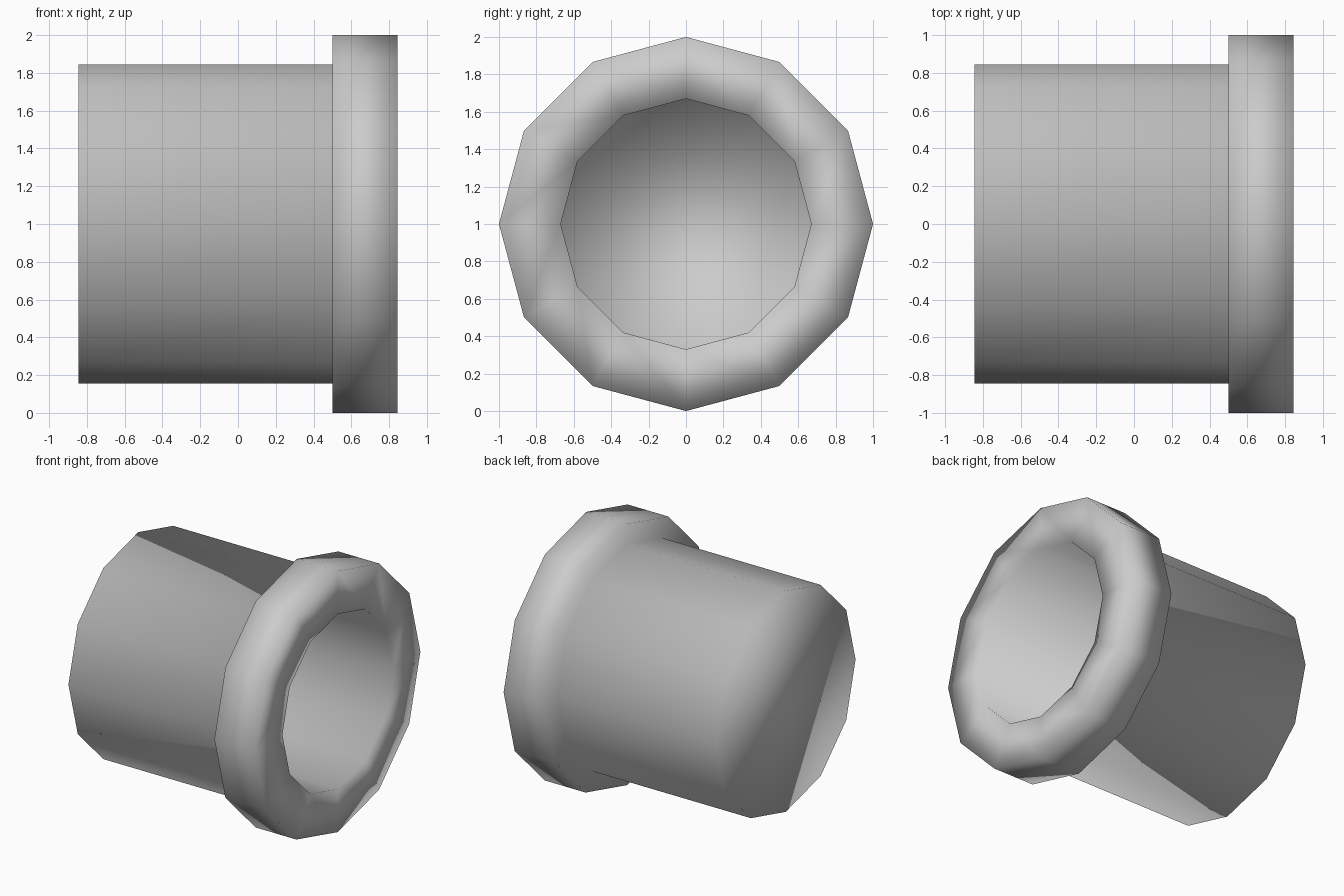
import bpy, bmesh
from math import sin, cos, tau

if "Cube" in bpy.data.objects:
    bpy.data.objects.remove(bpy.data.objects["Cube"])

SIDES = 12
# Profile of the cup as (x, radius): outer end, body, flange, bore, bore floor
PROFILE = [(-0.845, 0.845), (0.5, 0.845), (0.5, 1.0),
           (0.845, 1.0), (0.845, 0.67), (-0.67, 0.67)]

bm = bmesh.new()


def ring(x, r):
    return [bm.verts.new((x, r * sin(tau * i / SIDES), 1 + r * cos(tau * i / SIDES)))
            for i in range(SIDES)]


# Skin the rings along the x axis
rings = [ring(x, r) for x, r in PROFILE]
for a, b in zip(rings, rings[1:]):
    for i in range(SIDES):
        j = (i + 1) % SIDES
        bm.faces.new((a[i], a[j], b[j], b[i]))

# Closed end and floor of the bore
bm.faces.new(rings[0])
bm.faces.new(rings[-1])
bmesh.ops.recalc_face_normals(bm, faces=bm.faces)

# The whole surface is smooth shaded, corners included
for f in bm.faces:
    f.smooth = True

mesh = bpy.data.meshes.new("flanged_cup")
bm.to_mesh(mesh)
bm.free()
cup = bpy.data.objects.new("flanged_cup", mesh)
bpy.context.collection.objects.link(cup)
